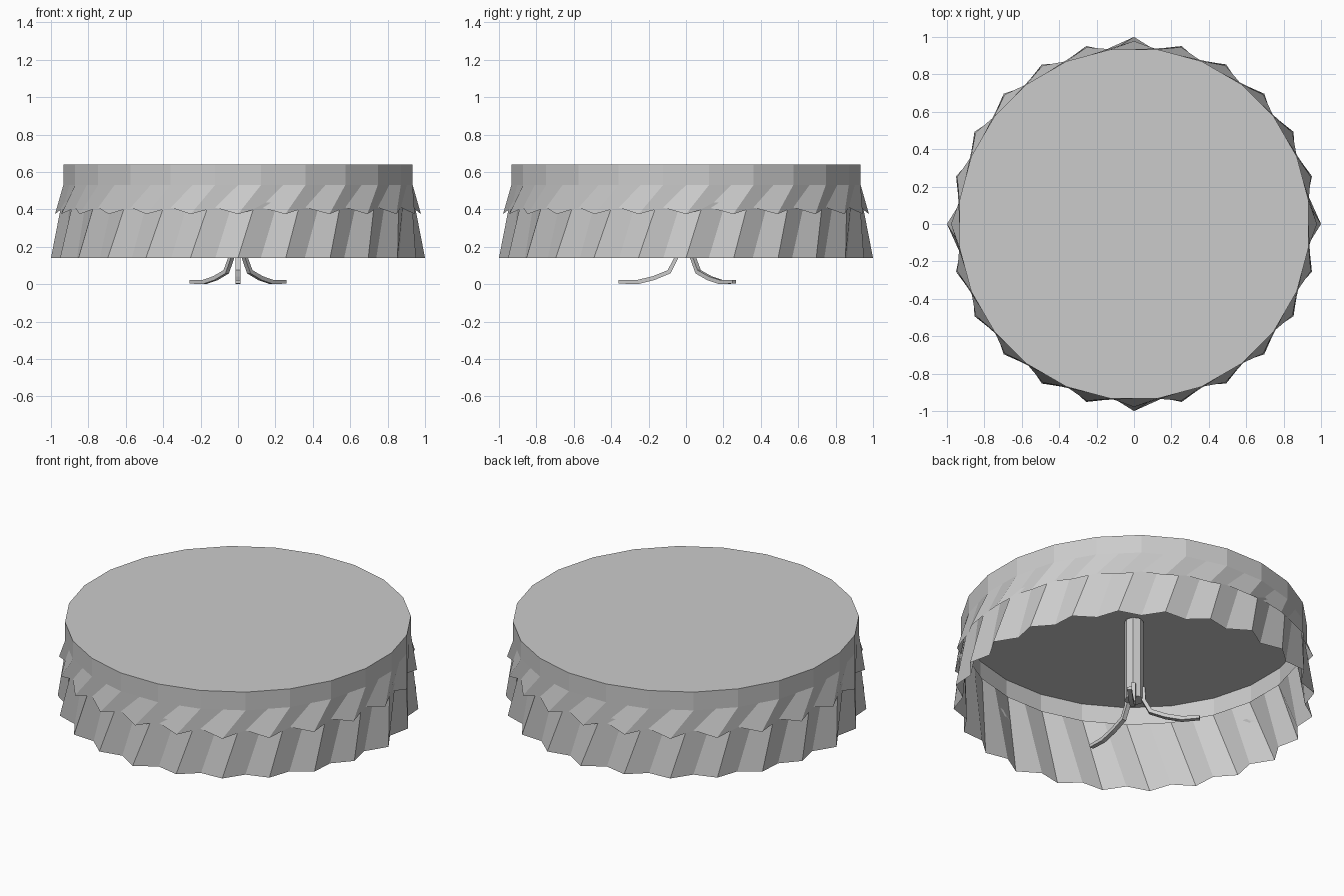
import bpy, bmesh
from math import sin, cos, radians, pi
from mathutils import Vector

if "Cube" in bpy.data.objects:
    bpy.data.objects.remove(bpy.data.objects["Cube"])

N = 48                      # two points per pleat, 24 pleats
STEP = 2 * pi / N


def make_object(name, bm):
    bmesh.ops.recalc_face_normals(bm, faces=bm.faces)
    mesh = bpy.data.meshes.new(name)
    bm.to_mesh(mesh)
    bm.free()
    ob = bpy.data.objects.new(name, mesh)
    bpy.context.collection.objects.link(ob)
    return ob


def ring(bm, radius, height):
    return [bm.verts.new((radius(j) * cos(j * STEP), radius(j) * sin(j * STEP), height(j)))
            for j in range(N)]


def bridge(bm, lower, upper, shift=0):
    for j in range(N):
        k = (j + 1) % N
        bm.faces.new((lower[j], lower[k], upper[(k + shift) % N], upper[(j + shift) % N]))


def polygon_radius(r):
    # 24-sided outline: odd points are corners, even points are edge middles
    return lambda j: r if j % 2 else r * cos(STEP)


# Table top with the short upper cloth, hem zigzagging and pleats slanted
bm = bmesh.new()
top = ring(bm, polygon_radius(0.942), lambda j: 0.64)
fold = ring(bm, polygon_radius(0.942), lambda j: 0.53)
hem = ring(bm, lambda j: 0.942 if j % 2 else 0.978, lambda j: 0.41 if j % 2 else 0.375)
bm.faces.new(top)
bridge(bm, fold, top)
bridge(bm, hem, fold, 1)
make_object("upper_cloth", bm)

# Long pleated skirt underneath
bm = bmesh.new()
waist = ring(bm, polygon_radius(0.932), lambda j: 0.53)
floor_hem = ring(bm, lambda j: 0.932 if j % 2 else (1.0 if j % 12 == 0 else 0.985),
                 lambda j: 0.14)
bridge(bm, floor_hem, waist, 1)
make_object("pleated_skirt", bm)

# Central post
bm = bmesh.new()
bmesh.ops.create_cone(bm, cap_ends=True, segments=8, radius1=0.053, radius2=0.053, depth=0.49)
bmesh.ops.translate(bm, verts=bm.verts, vec=(0, 0, 0.39))
make_object("post", bm)

# Three curved feet: outline in (distance, height), extruded to the foot width
UPPER = [(0.062, 0.22), (0.064, 0.14), (0.098, 0.075), (0.18, 0.042), (0.265, 0.022), (0.36, 0.022)]
LOWER = [(0.36, 0.004), (0.26, 0.0), (0.17, 0.022), (0.083, 0.058), (0.042, 0.14), (0.042, 0.22)]


def foot(name, angle, half=0.013):
    out = Vector((cos(angle), sin(angle), 0))
    side = Vector((-sin(angle), cos(angle), 0)) * half
    bm = bmesh.new()
    a, b = [[bm.verts.new(out * d + s * side + Vector((0, 0, z))) for d, z in UPPER + LOWER]
            for s in (-1, 1)]
    n, m = len(a), len(UPPER)
    for i in range(n):
        k = (i + 1) % n
        bm.faces.new((a[i], a[k], b[k], b[i]))
    for i in range(m - 1):
        for s in (a, b):
            bm.faces.new((s[i], s[i + 1], s[n - 2 - i], s[n - 1 - i]))
    make_object(name, bm)


for name, deg in (("front_foot", -90), ("right_foot", 46), ("left_foot", 134)):
    foot(name, radians(deg))
